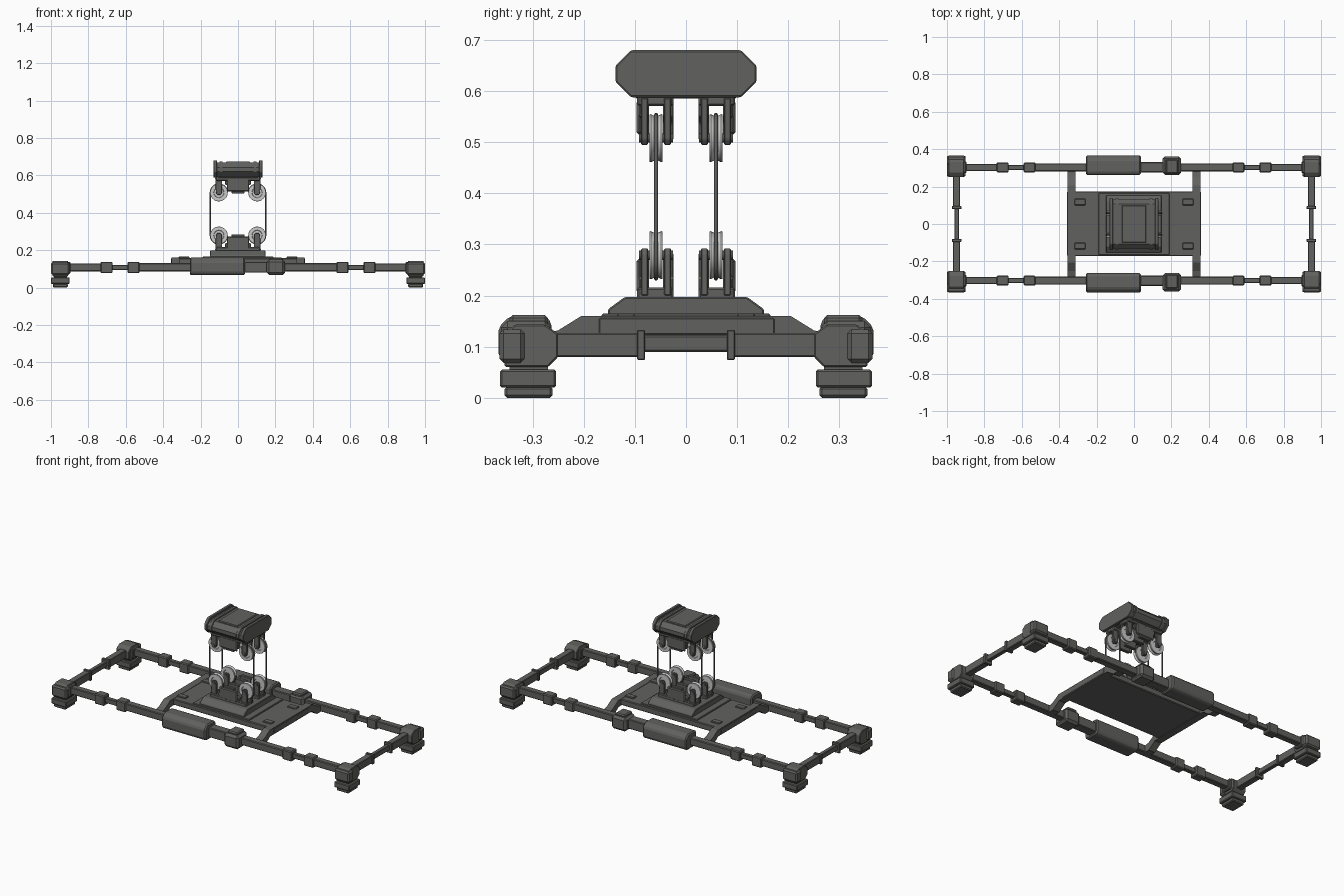
import bpy, bmesh
from math import pi, sin, cos
from mathutils import Matrix, Vector

if "Cube" in bpy.data.objects:
    bpy.data.objects.remove(bpy.data.objects["Cube"])

ZSUM = 0.787   # lower and upper pulley blocks mirror about z = ZSUM / 2
dark = bpy.data.materials.new("dark_metal")
dark.diffuse_color = (0.12, 0.12, 0.115, 1)
dark.use_nodes = True
dark.node_tree.nodes["Principled BSDF"].inputs["Base Color"].default_value = dark.diffuse_color


def finish(name, bm, mirror="", mat=dark, smooth=False):
    """Mirror the part over the named axes and turn it into one object."""
    for ax in mirror:
        i = "xyz".index(ax)
        copy = bmesh.ops.duplicate(bm, geom=bm.verts[:] + bm.edges[:] + bm.faces[:])["geom"]
        for v in copy:
            if isinstance(v, bmesh.types.BMVert):
                v.co[i] = (ZSUM if i == 2 else 0) - v.co[i]
    bmesh.ops.recalc_face_normals(bm, faces=bm.faces[:])
    me = bpy.data.meshes.new(name)
    bm.to_mesh(me)
    bm.free()
    ob = bpy.data.objects.new(name, me)
    bpy.context.collection.objects.link(ob)
    if mat:
        me.materials.append(mat)
    if smooth:
        bpy.context.view_layer.objects.active = ob
        ob.select_set(True)
        bpy.ops.object.shade_smooth_by_angle()
        ob.select_set(False)
    return ob


def box(name, x, y, z, mirror="", bevel=0.0):
    bm = bmesh.new()
    lo, hi = Vector((x[0], y[0], z[0])), Vector((x[1], y[1], z[1]))
    m = Matrix.Translation((lo + hi) / 2) @ Matrix.Diagonal((*(hi - lo), 1))
    bmesh.ops.create_cube(bm, size=1, matrix=m)
    if bevel:
        bmesh.ops.bevel(bm, geom=bm.edges[:], offset=bevel, segments=1, affect="EDGES")
    return finish(name, bm, mirror)


def prism(name, pts, axis, span, mirror="", bevel=0.0):
    """Extrude a profile: (y,z) along x, or (x,z) along y."""
    bm = bmesh.new()
    place = (lambda a, b: (span[0], a, b)) if axis == "x" else (lambda a, b: (a, span[0], b))
    f = bm.faces.new([bm.verts.new(place(a, b)) for a, b in pts])
    d = span[1] - span[0]
    new = bmesh.ops.extrude_face_region(bm, geom=[f])["geom"]
    bmesh.ops.translate(bm, verts=[g for g in new if isinstance(g, bmesh.types.BMVert)],
                        vec=(d, 0, 0) if axis == "x" else (0, d, 0))
    if bevel:
        bmesh.ops.recalc_face_normals(bm, faces=bm.faces[:])
        bmesh.ops.bevel(bm, geom=bm.edges[:], offset=bevel, segments=1, affect="EDGES")
    return finish(name, bm, mirror)


# Corner feet and posts
box("foot_pad", (0.91, 0.99), (0.261, 0.355), (0, 0.022), "xy", 0.005)
box("foot_block", (0.90, 1.0), (0.254, 0.364), (0.02, 0.055), "xy", 0.004)
box("corner_neck", (0.915, 0.985), (0.27, 0.345), (0.05, 0.07), "xy")
prism("corner_post", [(0.27, 0.06), (0.355, 0.06), (0.355, 0.125), (0.335, 0.143),
                      (0.275, 0.143), (0.25, 0.125), (0.25, 0.08)], "x", (0.908, 0.992), "xy", 0.003)
box("corner_outer_guard", (0.90, 1.0), (0.316, 0.365), (0.068, 0.134), "xy", 0.008)
box("corner_rail_socket", (0.895, 0.93), (0.272, 0.335), (0.075, 0.138), "xy", 0.005)

# Long telescopic rails
box("rail_outer", (0.70, 0.91), (0.283, 0.322), (0.087, 0.13), "xy", 0.004)
box("rail_inner", (0.55, 0.72), (0.289, 0.315), (0.093, 0.122), "xy", 0.003)
box("rail_middle", (-0.56, 0.56), (0.282, 0.324), (0.087, 0.131), "y", 0.004)
box("rail_collar_in", (0.527, 0.59), (0.276, 0.329), (0.077, 0.138), "xy", 0.005)
box("rail_collar_out", (0.67, 0.735), (0.276, 0.329), (0.077, 0.138), "xy", 0.005)

# Short end beams
box("end_beam_outer", (0.929, 0.967), (0.087, 0.265), (0.08, 0.127), "xy", 0.003)
box("end_beam_inner", (0.936, 0.96), (-0.10, 0.10), (0.09, 0.122), "x", 0.003)
box("end_beam_collar", (0.923, 0.973), (0.08, 0.096), (0.074, 0.133), "xy", 0.002)

# Drive housings on the long rails
prism("drive_housing", [(0.263, 0.08), (0.277, 0.066), (0.352, 0.066), (0.367, 0.08),
                        (0.367, 0.138), (0.345, 0.16), (0.275, 0.16), (0.263, 0.148)],
      "x", (-0.257, 0.037), "y", 0.007)
box("housing_joint", (0.03, 0.16), (0.276, 0.331), (0.08, 0.138), "y", 0.004)
box("gear_block", (0.153, 0.252), (0.263, 0.362), (0.068, 0.15), "y", 0.013)
box("gear_block_cap", (0.17, 0.235), (0.27, 0.345), (0.14, 0.162), "y", 0.006)

# Platform with bent support arms
prism("support_arm", [(-0.29, 0.085), (-0.25, 0.085), (-0.20, 0.12), (0.20, 0.12), (0.25, 0.085),
                      (0.29, 0.085), (0.29, 0.122), (0.25, 0.132), (0.205, 0.16), (-0.205, 0.16),
                      (-0.25, 0.132), (-0.29, 0.122)], "x", (0.313, 0.356), "x")
box("platform", (-0.358, 0.358), (-0.172, 0.175), (0.122, 0.158), "", 0.004)
box("platform_pad", (0.26, 0.318), (0.10, 0.135), (0.155, 0.165), "xy", 0.003)
box("platform_deck", (-0.19, 0.19), (-0.165, 0.165), (0.155, 0.165), "", 0.003)
prism("pulley_base", [(-0.153, 0.16), (0.153, 0.16), (0.153, 0.173), (0.12, 0.197),
                      (-0.12, 0.197), (-0.153, 0.173)], "x", (-0.15, 0.148), "", 0.003)

# Pulley blocks, lower and upper
core = [(-0.07, 0.193), (0.07, 0.193), (0.07, 0.235), (0.036, 0.25), (0.036, 0.283),
        (-0.036, 0.283), (-0.036, 0.25), (-0.07, 0.235)]
prism("block_core_inner", core, "y", (0.024, 0.045), "yz", 0.003)
prism("block_core_outer", core, "y", (0.072, 0.092), "yz", 0.003)
box("block_floor", (-0.12, 0.12), (0.024, 0.096), (0.19, 0.216), "yz", 0.004)
arm = [(0.084, 0.2), (0.122, 0.2), (0.118, 0.282), (0.11, 0.292), (0.094, 0.292), (0.086, 0.282)]
prism("wheel_arm_inner", arm, "y", (0.029, 0.043), "xyz", 0.002)
prism("wheel_arm_outer", arm, "y", (0.074, 0.088), "xyz", 0.002)
box("block_side_lug", (-0.06, 0.06), (0.085, 0.097), (0.205, 0.272), "yz", 0.005)

# Grooved pulley wheels with axles
CX, CY, CZ, N = 0.102, 0.0585, 0.279, 32
bm = bmesh.new()
section = [(0.008, -0.008), (0.026, -0.008), (0.028, -0.013), (0.046, -0.013), (0.047, -0.010),
           (0.042, 0), (0.047, 0.010), (0.046, 0.013), (0.028, 0.013), (0.026, 0.008), (0.008, 0.008)]
rings = [[bm.verts.new((CX + r * cos(2 * pi * k / N), CY + w, CZ + r * sin(2 * pi * k / N)))
          for k in range(N)] for r, w in section]
for i in range(len(rings)):
    a, b = rings[i], rings[(i + 1) % len(rings)]
    for k in range(N):
        bm.faces.new((a[k], a[(k + 1) % N], b[(k + 1) % N], b[k]))
finish("pulley_wheel", bm, "xyz", None, True)
bm = bmesh.new()
bmesh.ops.create_cone(bm, cap_ends=True, segments=16, radius1=0.009, radius2=0.009, depth=0.066,
                      matrix=Matrix.Translation((CX, CY, CZ)) @ Matrix.Rotation(pi / 2, 4, "X"))
finish("wheel_axle", bm, "xyz", dark, True)

# Cables running around the wheels
R = 0.046
low = [(CX + R * cos(t), CZ + R * sin(t)) for t in [-pi * (10 - k) / 10 for k in range(11)]]
path = low + [(x, ZSUM - z) for x, z in reversed(low)]
for sx in (-1, 1):
    for sy in (-1, 1):
        cu = bpy.data.curves.new("lift_cable", "CURVE")
        cu.dimensions = "3D"
        cu.bevel_depth, cu.bevel_resolution, cu.use_fill_caps = 0.004, 1, True
        sp = cu.splines.new("POLY")
        sp.points.add(len(path) - 1)
        for p, (x, z) in zip(sp.points, path):
            p.co = (sx * x, sy * CY, z, 1)
        cu.materials.append(dark)
        bpy.context.collection.objects.link(bpy.data.objects.new("lift_cable", cu))


# Head carriage: octagonal body between two side plates
def octagon(h, z0, z1, c):
    return [(-h, z0 + c), (-h + c, z0), (h - c, z0), (h, z0 + c),
            (h, z1 - c), (h - c, z1), (-h + c, z1), (-h, z1 - c)]


prism("head_body", octagon(0.132, 0.594, 0.668, 0.026), "x", (-0.12, 0.12))
prism("head_side_plate", octagon(0.138, 0.588, 0.68, 0.03), "x", (0.112, 0.132), "x", 0.003)
prism("head_band", octagon(0.136, 0.592, 0.674, 0.028), "x", (0.082, 0.1), "x", 0.002)
box("head_top_panel", (-0.065, 0.065), (-0.10, 0.10), (0.66, 0.674), "", 0.004)
box("head_underplate", (-0.105, 0.105), (-0.1, 0.1), (0.586, 0.60), "", 0.003)
